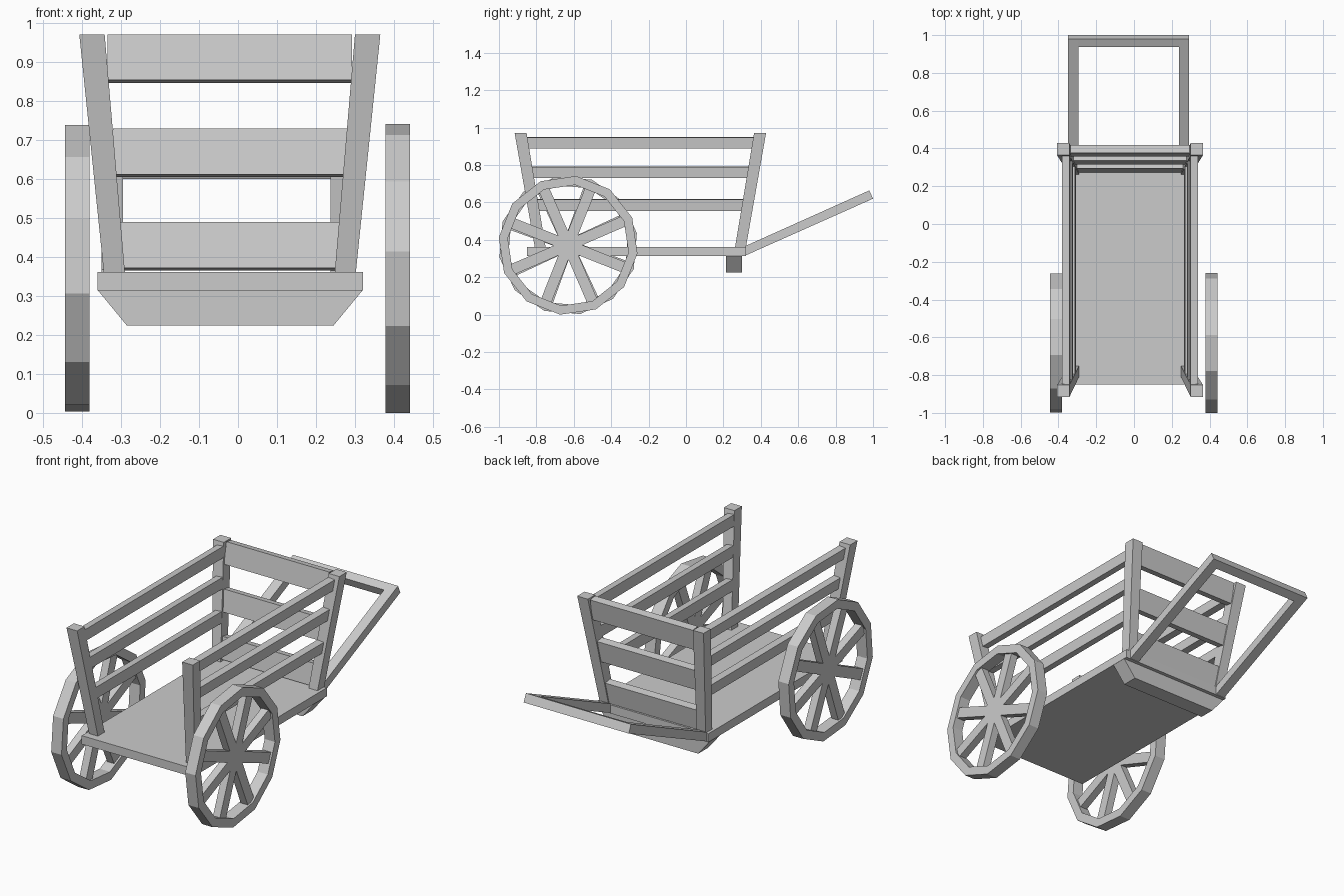
import bpy, bmesh
from math import sin, cos, pi, radians, atan
from mathutils import Matrix, Vector

if "Cube" in bpy.data.objects:
    bpy.data.objects.remove(bpy.data.objects["Cube"])

CX, CY = -0.021, -0.244          # centre of the cart body


def finish(name, bm):
    bmesh.ops.recalc_face_normals(bm, faces=bm.faces)
    mesh = bpy.data.meshes.new(name)
    bm.to_mesh(mesh)
    bm.free()
    ob = bpy.data.objects.new(name, mesh)
    bpy.context.collection.objects.link(ob)
    return ob


def add_box(bm, size, matrix):
    bmesh.ops.create_cube(bm, size=1, matrix=matrix @ Matrix.Diagonal((*size, 1)))


def box(name, size, loc, rot=Matrix()):
    bm = bmesh.new()
    add_box(bm, size, Matrix.Translation(loc) @ rot)
    return finish(name, bm)


def loft(name, a, b):
    """Solid between two outlines with equal point counts."""
    bm = bmesh.new()
    va = [bm.verts.new(p) for p in a]
    vb = [bm.verts.new(p) for p in b]
    bm.faces.new(va)
    bm.faces.new(vb)
    n = len(a)
    for i in range(n):
        j = (i + 1) % n
        bm.faces.new((va[i], va[j], vb[j], vb[i]))
    return finish(name, bm)


# Deck and the bevelled beam below it
box("deck", (0.68, 1.17, 0.047), (-0.02, -0.265, 0.338))
beam = [(-0.36, 0.315), (-0.285, 0.224), (0.245, 0.224), (0.32, 0.315)]
loft("cross_beam", [(x, 0.213, z) for x, z in beam], [(x, 0.30, z) for x, z in beam])


# Four splayed corner posts
def post_ring(x0, x1, y0, y1, z, sx, sy):
    return [(CX + sx * x, CY + sy * y, z)
            for x, y in ((x0, y0), (x1, y0), (x1, y1), (x0, y1))]


for sx, sn in ((-1, "left"), (1, "right")):
    for sy, yn in ((-1, "front"), (1, "back")):
        loft(f"{yn}_{sn}_post",
             post_ring(0.269, 0.323, 0.506, 0.564, 0.358, sx, sy),
             post_ring(0.321, 0.386, 0.608, 0.672, 0.97, sx, sy))

# Side rails, leaning outward with the posts
for sx, sn in ((-1, "left"), (1, "right")):
    for i, z in enumerate((0.587, 0.761, 0.919)):
        x = 0.269 + (z - 0.36) * 0.085 + 0.021
        half = 0.506 + (z - 0.36) * 0.167 + 0.015
        box(f"{sn}_rail_{i + 1}", (0.04, 2 * half, 0.06), (CX + sx * x, CY, z),
            Matrix.Rotation(sx * atan(0.09), 4, 'Y'))

# Back boards, leaning backward
for i, (z, w) in enumerate(((0.427, 0.575), (0.667, 0.60), (0.909, 0.628))):
    y = 0.293 + (z - 0.36) * 0.172
    box(f"back_board_{i + 1}", (w, 0.042, 0.119), (CX, y, z),
        Matrix.Rotation(-atan(0.172), 4, 'X'))

# Pull handle: two sloping arms and a cross bar
arm = [(0.32, 0.317), (1.0, 0.62), (0.98, 0.664), (0.32, 0.368)]
for x0, x1, sn in ((-0.35, -0.295, "left"), (0.237, 0.292, "right")):
    loft(f"{sn}_handle_arm", [(x0, y, z) for y, z in arm], [(x1, y, z) for y, z in arm])
bar = [(0.956, 0.60), (1.0, 0.62), (0.98, 0.664), (0.936, 0.644)]
loft("handle_bar", [(-0.295, y, z) for y, z in bar], [(0.237, y, z) for y, z in bar])


# Twelve-sided wheels with eight spokes
def wheel(name, x, turn, spoke_turn):
    centre = Vector((x, -0.63, 0.3705))
    bm = bmesh.new()
    rings = []
    for r, dx in ((0.373, -0.0315), (0.373, 0.0315), (0.325, 0.0315), (0.325, -0.0315)):
        rings.append([bm.verts.new(centre + Vector((dx, -r * sin(a), r * cos(a))))
                      for a in (radians(turn) + k * pi / 6 for k in range(12))])
    for q in range(4):
        a, b = rings[q], rings[(q + 1) % 4]
        for k in range(12):
            j = (k + 1) % 12
            bm.faces.new((a[k], a[j], b[j], b[k]))
    finish(name + "_rim", bm)
    bm = bmesh.new()
    for k in range(4):
        add_box(bm, (0.042, 0.058, 0.655), Matrix.Translation(centre)
                @ Matrix.Rotation(radians(spoke_turn + 45 * k), 4, 'X'))
    finish(name + "_spokes", bm)


wheel("right_wheel", 0.4095, 23.4, 23.4)
wheel("left_wheel", -0.412, 10, 25)
